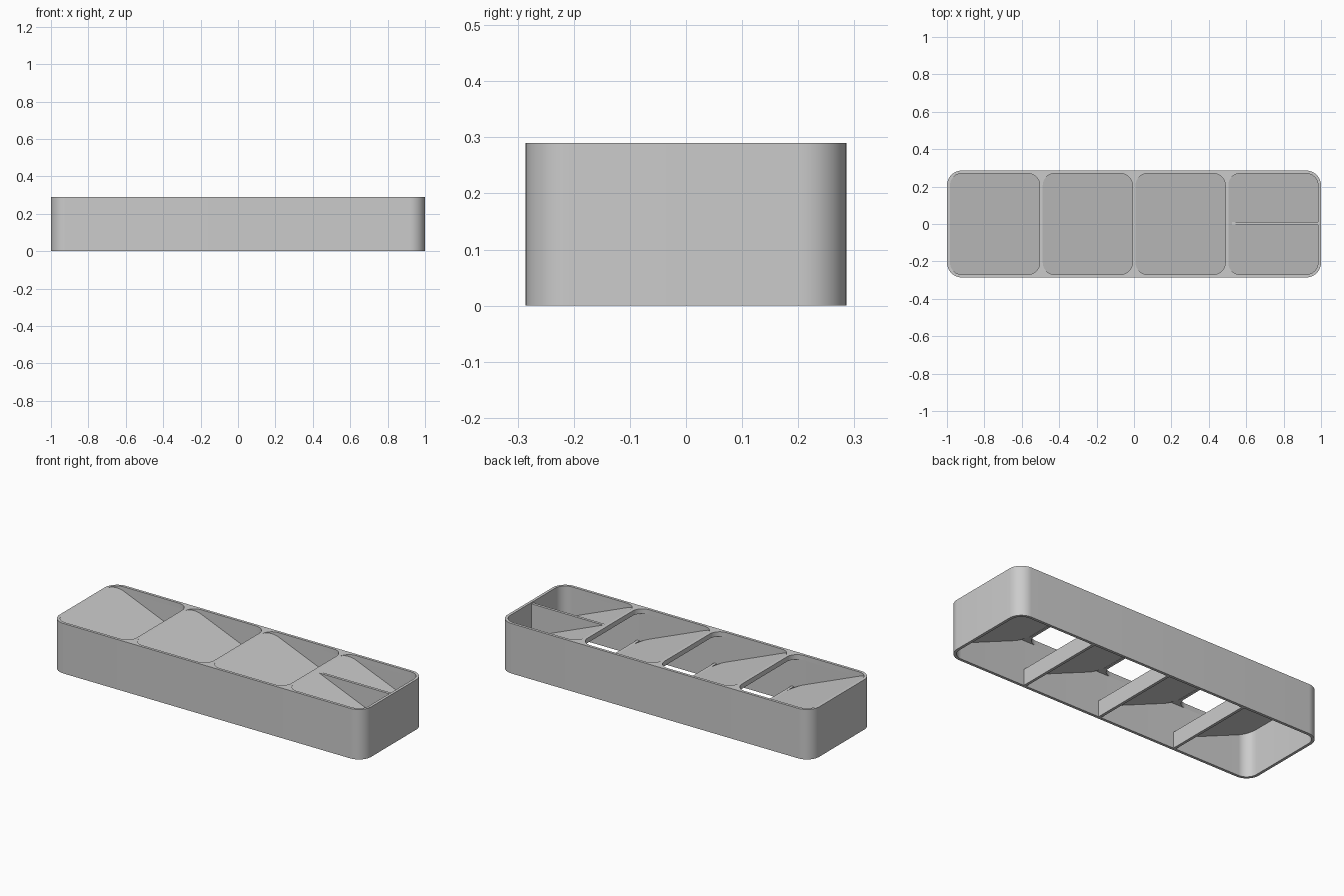
import bpy, bmesh, math

cube = bpy.data.objects.get("Cube")
if cube:
    bpy.data.objects.remove(cube, do_unlink=True)

# Main dimensions
LENGTH, DEPTH, HEIGHT = 2.0, 0.572, 0.29
WALL, RADIUS, LIP = 0.016, 0.08, 0.028
BAYS = 4
IN_X, IN_Y = LENGTH / 2 - WALL, DEPTH / 2 - WALL
BAY = (2 * IN_X - (BAYS - 1) * WALL) / BAYS
SLOPE, SHEET = 0.41, 0.026
LOW = HEIGHT - BAY * SLOPE
starts = [-IN_X + i * (BAY + WALL) for i in range(BAYS)]

grey = bpy.data.materials.new("plain grey")
grey.use_nodes = True
grey.diffuse_color = (0.6, 0.6, 0.6, 1)
grey.node_tree.nodes["Principled BSDF"].inputs["Base Color"].default_value = grey.diffuse_color


def rounded(x0, x1, y0, y1, r, steps=12):
    """Outline of a rounded rectangle."""
    points = []
    corners = [(x1 - r, y1 - r), (x0 + r, y1 - r), (x0 + r, y0 + r), (x1 - r, y0 + r)]
    for k, (cx, cy) in enumerate(corners):
        for s in range(steps + 1):
            a = math.pi / 2 * (k + s / steps)
            points.append((cx + r * math.cos(a), cy + r * math.sin(a)))
    return points


def finish(obj):
    """Weld, fix normals, colour and shade a part."""
    bm = bmesh.new()
    bm.from_mesh(obj.data)
    bmesh.ops.remove_doubles(bm, verts=bm.verts, dist=0.0001)
    bmesh.ops.recalc_face_normals(bm, faces=bm.faces)
    bm.to_mesh(obj.data)
    bm.free()
    obj.data.materials.clear()
    obj.data.materials.append(grey)
    bpy.ops.object.select_all(action='DESELECT')
    obj.select_set(True)
    bpy.context.view_layer.objects.active = obj
    bpy.ops.object.shade_smooth_by_angle(angle=math.radians(30))
    return obj


def plate(name, outlines, z0, z1, slope=0.0, x0=0.0):
    """Extrude outlines (inner ones become holes), then shear down along x."""
    curve = bpy.data.curves.new(name, 'CURVE')
    curve.dimensions = '2D'
    curve.fill_mode = 'BOTH'
    curve.extrude = (z1 - z0) / 2
    for outline in outlines:
        spline = curve.splines.new('POLY')
        spline.points.add(len(outline) - 1)
        for p, (x, y) in zip(spline.points, outline):
            p.co = (x, y, 0, 1)
        spline.use_cyclic_u = True
    obj = bpy.data.objects.new(name, curve)
    bpy.context.collection.objects.link(obj)
    bpy.ops.object.select_all(action='DESELECT')
    obj.select_set(True)
    bpy.context.view_layer.objects.active = obj
    bpy.ops.object.convert(target='MESH')
    obj = bpy.context.view_layer.objects.active
    for v in obj.data.vertices:
        v.co.z += (z0 + z1) / 2 - slope * (v.co.x - x0)
    return finish(obj)


def panel(name, profile, y0, y1):
    """Extrude an x-z profile along y."""
    bm = bmesh.new()
    face = bm.faces.new([bm.verts.new((x, y0, z)) for x, z in profile])
    extruded = bmesh.ops.extrude_face_region(bm, geom=[face])["geom"]
    moved = [g for g in extruded if isinstance(g, bmesh.types.BMVert)]
    bmesh.ops.translate(bm, verts=moved, vec=(0, y1 - y0, 0))
    mesh = bpy.data.meshes.new(name)
    bm.to_mesh(mesh)
    bm.free()
    obj = bpy.data.objects.new(name, mesh)
    bpy.context.collection.objects.link(obj)
    return finish(obj)


# Open-bottomed outer wall and the top frame with one opening per bay
outer = rounded(-LENGTH / 2, LENGTH / 2, -DEPTH / 2, DEPTH / 2, RADIUS)
inner = rounded(-IN_X, IN_X, -IN_Y, IN_Y, RADIUS - WALL)
bays = [rounded(x, x + BAY, -IN_Y, IN_Y, RADIUS - WALL) for x in starts]
plate("outer_wall", [outer, inner], 0, HEIGHT - LIP)
plate("top_frame", [outer] + bays, HEIGHT - LIP, HEIGHT)

# Sloped floors, each with a low cross beam under its open lower end
for i, (x, outline) in enumerate(zip(starts, bays), 1):
    plate(f"ramp_{i}", [outline], HEIGHT - SHEET, HEIGHT, SLOPE, x)
    if i < BAYS:
        a, b = x + BAY, x + BAY + WALL
        panel(f"cross_beam_{i}", [(a, 0), (b, 0), (b, LOW), (a, LOW)], -IN_Y, IN_Y)

# Thin upright divider splitting the last bay
x = starts[-1]
top = HEIGHT - 0.008
panel("bay_divider", [(x + (HEIGHT - top) / SLOPE, top), (IN_X, LOW), (IN_X, top)], -0.005, 0.011)
